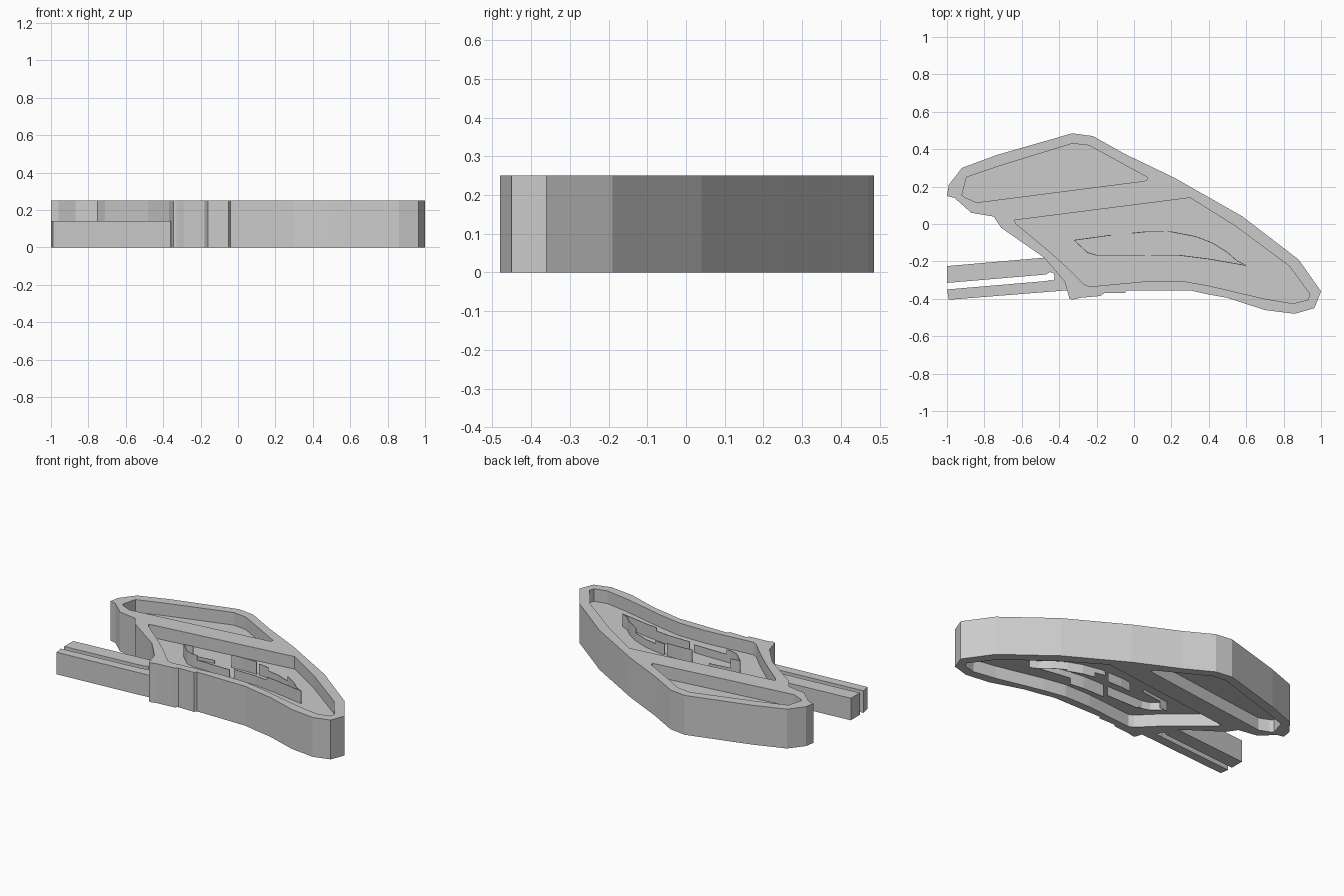
import bpy, bmesh

cube = bpy.data.objects.get("Cube")
if cube:
    bpy.data.objects.remove(cube, do_unlink=True)

HEIGHT, FLOOR_LOW, FLOOR_TOP, ARM_TOP = 0.25, 0.08, 0.17, 0.14

grey = bpy.data.materials.new("light grey")
grey.use_nodes = True
colour = (0.6, 0.6, 0.6, 1)
grey.diffuse_color = colour
grey.node_tree.nodes["Principled BSDF"].inputs["Base Color"].default_value = colour


def prism(name, points, low, high):
    """Extrude a flat outline between two heights."""
    bm = bmesh.new()
    face = bm.faces.new([bm.verts.new((x, y, low)) for x, y in points])
    out = bmesh.ops.extrude_face_region(bm, geom=[face])
    top = [v for v in out["geom"] if isinstance(v, bmesh.types.BMVert)]
    bmesh.ops.translate(bm, verts=top, vec=(0, 0, high - low))
    bmesh.ops.recalc_face_normals(bm, faces=bm.faces)
    mesh = bpy.data.meshes.new(name)
    bm.to_mesh(mesh)
    bm.free()
    mesh.materials.append(grey)
    obj = bpy.data.objects.new(name, mesh)
    bpy.context.collection.objects.link(obj)
    return obj


def height_at(path, x):
    """Interpolate y along a left-to-right path."""
    for (x0, y0), (x1, y1) in zip(path, path[1:]):
        if x <= x1:
            return y0 + (y1 - y0) * (x - x0) / (x1 - x0)
    return path[-1][1]


# Main plate
body = prism("body", [
    (-1, .15), (-.99, .21), (-.92, .3), (-.73, .37), (-.33, .485), (-.22, .47),
    (-.05, .375), (.22, .245), (.58, .04), (.88, -.19), (1, -.36), (.965, -.45),
    (.86, -.48), (.7, -.46), (.5, -.395), (.39, -.375), (.3, -.355), (-.04, -.355),
    (-.05, -.37), (-.16, -.37), (-.18, -.385), (-.29, -.395), (-.33, -.405),
    (-.345, -.4), (-.37, -.31), (-.42, -.25), (-.48, -.18), (-.71, -.02),
    (-.75, .04), (-.87, .06), (-.96, .14)], 0, HEIGHT)

# Pockets recessed from the top and from the bottom
pockets = {
    "back_pocket": [
        (-.92, .155), (-.895, .25), (-.72, .31), (-.33, .43), (-.24, .42),
        (.07, .25), (.07, .235), (.055, .23), (-.84, .115), (-.9, .14)],
    "main_pocket": [
        (-.64, .02), (.3, .14), (.54, -.01), (.83, -.225), (.94, -.375),
        (.93, -.405), (.85, -.425), (.7, -.4), (.4, -.33), (.26, -.305),
        (.08, -.305), (-.24, -.335), (-.27, -.32), (-.36, -.23), (-.46, -.14),
        (-.63, 0)],
}
for name, points in pockets.items():
    for side, low, high in (("top", FLOOR_TOP, HEIGHT + .1), ("bottom", -.1, FLOOR_LOW)):
        cutter = prism(f"{name}_{side}_cutter", points, low, high)
        cutter.hide_render = True
        cutter.hide_set(True)
        cutter.display_type = "WIRE"
        mod = body.modifiers.new(cutter.name, "BOOLEAN")
        mod.operation = "DIFFERENCE"
        mod.solver = "EXACT"
        mod.object = cutter

# Bake the cuts and drop the cutters
bpy.context.view_layer.update()
baked = bpy.data.meshes.new_from_object(body.evaluated_get(bpy.context.evaluated_depsgraph_get()))
cutters = [m.object for m in body.modifiers]
body.modifiers.clear()
body.data = baked
for cutter in cutters:
    bpy.data.objects.remove(cutter, do_unlink=True)

# Forked side arms with a rounded slot end
prism("forked_arms", [
    (-1, -.225), (-.48, -.18), (-.38, -.22), (-.33, -.33), (-.36, -.355),
    (-.99, -.405), (-1, -.35), (-.47, -.305), (-.45, -.3), (-.43, -.303),
    (-.425, -.28), (-.43, -.262), (-.45, -.257), (-.47, -.27), (-1, -.315)], 0, ARM_TOP)

# Thin broken fence around the almond shape in the main pocket
back_edge = [(-.32, -.085), (-.14, -.06), (.06, -.04), (.2, -.04), (.33, -.065),
             (.42, -.1), (.5, -.15), (.55, -.195), (.6, -.22)]
front_edge = [(-.32, -.085), (-.25, -.15), (-.2, -.165), (.24, -.165),
              (.4, -.185), (.6, -.22)]
# Each panel: start, end, bottom, top
back_panels = [(-.32, -.26, .02, .25), (-.26, -.12, .06, .19), (-.01, .16, .02, .25),
               (.18, .25, .05, .24), (.25, .42, .02, .22), (.42, .6, .03, .25)]
front_panels = [(-.32, -.17, .03, .25), (-.17, .06, .02, .22), (.09, .33, .0, .23),
                (.33, .6, .04, .25)]
for label, edge, panels in (("back", back_edge, back_panels), ("front", front_edge, front_panels)):
    for number, (start, end, low, high) in enumerate(panels, 1):
        xs = [start] + [x for x, y in edge if start < x < end] + [end]
        line = [(x, height_at(edge, x)) for x in xs]
        outline = line + [(x, y - .004) for x, y in reversed(line)]
        prism(f"fence_{label}_{number}", outline, low, high)
